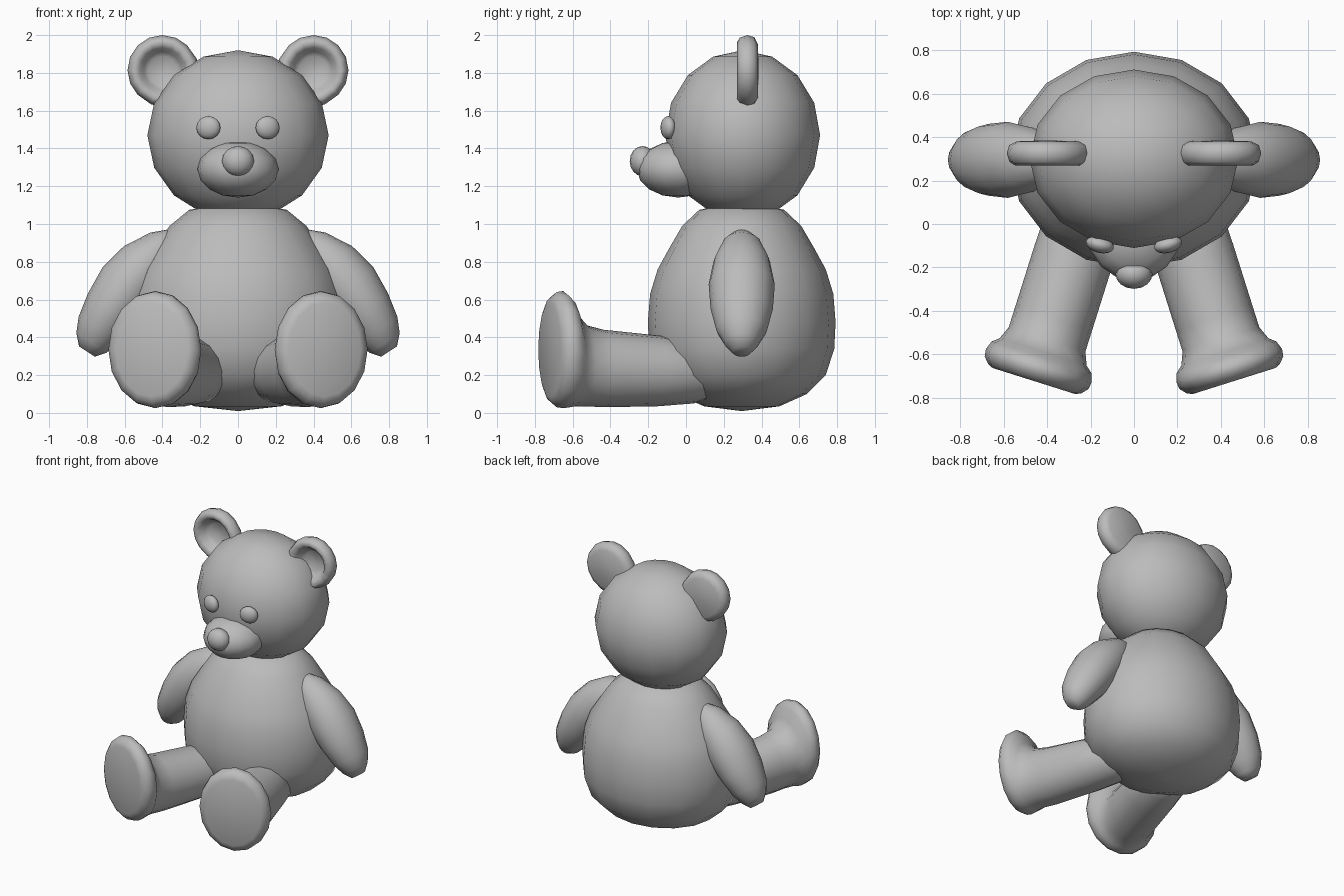
import bpy, bmesh
from math import sin, cos, pi, radians
from mathutils import Vector, Matrix

cube = bpy.data.objects.get("Cube")
if cube:
    bpy.data.objects.remove(cube, do_unlink=True)

SEG = 16
GREY = (0.5, 0.5, 0.5, 1)
plush = bpy.data.materials.new("plush_grey")
plush.use_nodes = True
plush.diffuse_color = GREY
plush.node_tree.nodes["Principled BSDF"].inputs["Base Color"].default_value = GREY


def finish(name, bm):
    """Turn a bmesh into a smooth shaded plush part."""
    bmesh.ops.recalc_face_normals(bm, faces=bm.faces)
    for f in bm.faces:
        f.smooth = True
    mesh = bpy.data.meshes.new(name)
    bm.to_mesh(mesh)
    bm.free()
    mesh.materials.append(plush)
    obj = bpy.data.objects.new(name, mesh)
    bpy.context.collection.objects.link(obj)
    return obj


def ball(name, centre, radii, yaw=0, rings=8):
    bm = bmesh.new()
    bmesh.ops.create_uvsphere(bm, u_segments=SEG, v_segments=rings, radius=1)
    obj = finish(name, bm)
    obj.data.transform(Matrix.Translation(centre) @ Matrix.Rotation(yaw, 4, "Z")
                       @ Matrix.Diagonal((*radii, 1)))
    return obj


def loft(name, rings):
    """Skin a list of point loops and close both ends."""
    bm = bmesh.new()
    loops = [[bm.verts.new(p) for p in ring] for ring in rings]
    for a, b in zip(loops, loops[1:]):
        for i in range(SEG):
            j = (i + 1) % SEG
            bm.faces.new((a[i], a[j], b[j], b[i]))
    bm.faces.new(loops[0])
    bm.faces.new(loops[-1])
    bmesh.ops.remove_doubles(bm, verts=bm.verts, dist=0.0005)
    return finish(name, bm)


def oval(centre, u, v, ru, rv):
    turns = [2 * pi * i / SEG for i in range(SEG)]
    return [centre + u * (ru * cos(t)) + v * (rv * sin(t)) for t in turns]


X, Y, Z = Vector((1, 0, 0)), Vector((0, 1, 0)), Vector((0, 0, 1))
MID = 0.295

# Pear shaped body: (radius, height)
body = [(0.004, 0.01), (0.2, 0.035), (0.345, 0.1), (0.445, 0.2), (0.49, 0.34), (0.497, 0.48),
        (0.485, 0.63), (0.445, 0.76), (0.385, 0.87), (0.315, 0.99), (0.225, 1.075), (0.1, 1.1)]
loft("body", [oval(Vector((0, MID, z)), X, Y, r * 1.15, r) for r, z in body])

# Head, muzzle and nose
ball("head", (0, 0.3, 1.47), (0.48, 0.41, 0.45))
ball("muzzle", (0, -0.04, 1.29), (0.215, 0.22, 0.15))
ball("nose", (0, -0.23, 1.333), (0.085, 0.068, 0.08))

# Arm: (x, z, thickness, depth) from shoulder to paw
arm = [(0.3, 0.98, 0.004, 0.004), (0.38, 0.9, 0.1, 0.1), (0.48, 0.8, 0.15, 0.15),
       (0.58, 0.68, 0.165, 0.175), (0.67, 0.55, 0.15, 0.165), (0.74, 0.44, 0.125, 0.135),
       (0.777, 0.37, 0.095, 0.09), (0.8, 0.325, 0.05, 0.05)]

# Leg: (distance from sole, half width, bottom, top)
leg = [(0, 0.2, 0.085, 0.585), (0.012, 0.225, 0.055, 0.615), (0.04, 0.25, 0.03, 0.64),
       (0.075, 0.255, 0.025, 0.645), (0.115, 0.24, 0.03, 0.605), (0.14, 0.21, 0.035, 0.53),
       (0.2, 0.185, 0.035, 0.465), (0.3, 0.185, 0.03, 0.44), (0.6, 0.185, 0.035, 0.41),
       (0.8, 0.18, 0.05, 0.38), (0.95, 0.12, 0.1, 0.32)]

# Ear: (outline scale, y) from the hollow over the rim to the back
ear = [(0.01, 0.35), (0.4, 0.345), (0.53, 0.325), (0.64, 0.29), (0.8, 0.27), (0.93, 0.285),
       (1, 0.325), (0.94, 0.362), (0.75, 0.38), (0.01, 0.385)]
EAR_R, EAR_STRETCH = 0.185, 1.2

for label, s in (("left", 1), ("right", -1)):
    ball(label + "_eye", (s * 0.157, -0.095, 1.51), (0.066, 0.038, 0.061), s * radians(15))

    across = Vector((s * 0.83, 0, 0.55))
    loft(label + "_arm", [oval(Vector((s * x, MID, z)), across, Y, t, d) for x, z, t, d in arm])

    yaw = radians(17.5)
    back = Vector((-s * sin(yaw), cos(yaw), 0))
    side = Vector((cos(yaw), s * sin(yaw), 0))
    sole = Vector((s * 0.46, -0.722, 0))
    loft(label + "_leg", [oval(sole + back * d + Z * ((lo + hi) / 2), side, Z, w, (hi - lo) / 2)
                          for d, w, lo, hi in leg])

    # Ear outline is round outside and stretched towards the head
    out = Vector((s, 0, 1)).normalized()
    perp = Vector((s, 0, -1)).normalized()
    rings = []
    for k, y in ear:
        ring = []
        for i in range(SEG):
            t = 2 * pi * i / SEG
            u = cos(t) * (1 if cos(t) > 0 else EAR_STRETCH)
            ring.append(Vector((s * 0.4, y, 1.815)) + (out * u + perp * sin(t)) * EAR_R * k)
        rings.append(ring)
    loft(label + "_ear", rings)
